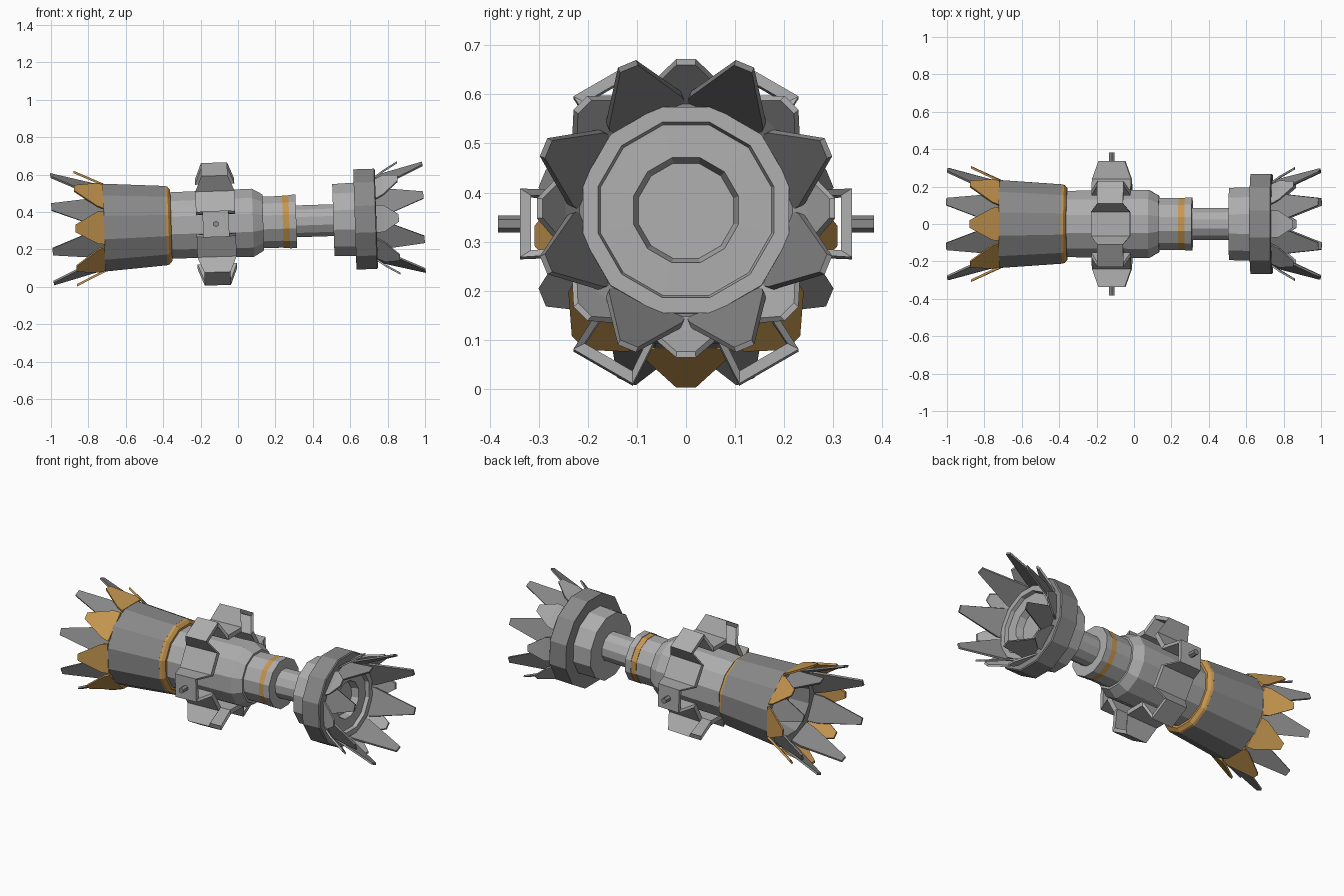
import bpy, bmesh
from math import sin, cos, pi, radians
from mathutils import Matrix

if "Cube" in bpy.data.objects:
    bpy.data.objects.remove(bpy.data.objects["Cube"])

# the whole model lies along x, tipped up slightly at the +x end
TILT = Matrix.Translation((0, 0, 0.34)) @ Matrix.Rotation(-0.0325, 4, 'Y')


def material(name, *rgb):
    m = bpy.data.materials.new(name)
    m.diffuse_color = (*rgb, 1)
    m.use_nodes = True
    m.node_tree.nodes["Principled BSDF"].inputs["Base Color"].default_value = m.diffuse_color
    return m


gold = material("gold", 0.57, 0.31, 0.08)
light = material("light_grey", 0.42, 0.42, 0.42)
dark = material("dark_grey", 0.25, 0.25, 0.25)


def finish(name, bm, mat):
    bmesh.ops.recalc_face_normals(bm, faces=bm.faces)
    me = bpy.data.meshes.new(name)
    bm.to_mesh(me)
    bm.free()
    ob = bpy.data.objects.new(name, me)
    bpy.context.collection.objects.link(ob)
    ob.matrix_world = TILT
    me.materials.append(mat)
    return ob


def skin(bm, a, b):
    """Join two vertex rings with quads."""
    for i in range(len(a)):
        j = (i + 1) % len(a)
        bm.faces.new((a[i], a[j], b[j], b[i]))


def lathe(name, profile, mat, n=12):
    """Turn (x, flat radius) points into an n-sided solid around x."""
    bm = bmesh.new()
    k = 1 / cos(pi / n)
    angles = [(i + 0.5) * 2 * pi / n for i in range(n)]
    rings = [[bm.verts.new((x, r * k * cos(a), r * k * sin(a))) for a in angles] for x, r in profile]
    for a, b in zip(rings, rings[1:]):
        skin(bm, a, b)
    bm.faces.new(rings[0])
    bm.faces.new(rings[-1])
    return finish(name, bm, mat)


def petals(name, stations, start, side, thick, mat):
    """Eight flat blades; stations are (x, radius, half width)."""
    bm = bmesh.new()
    for k in range(8):
        rot = Matrix.Rotation(radians(start + 45 * k), 4, 'X')
        rows = []
        for x, r, w in stations:
            pts = [(-w, r), (w, r), (w * 0.97, r - thick), (-w * 0.97, r - thick)]
            rows.append([bm.verts.new(rot @ Matrix.Translation((side * x, r2, t)).translation)
                         for t, r2 in pts])
        for a, b in zip(rows, rows[1:]):
            skin(bm, a, b)
        bm.faces.new(rows[0])
        bm.faces.new(rows[-1])
    return finish(name, bm, mat)


# rear barrel with open bore, and its gold collar
lathe("rear_barrel", [(-0.60, 0.14), (-0.72, 0.165), (-0.72, 0.235), (-0.385, 0.212),
                      (-0.385, 0.15)], dark)
lathe("rear_collar", [(-0.386, 0.15), (-0.386, 0.212), (-0.372, 0.208), (-0.357, 0.19),
                      (-0.357, 0.15)], gold)

# main body stepping down to the neck
lathe("body", [(-0.38, 0.177), (0.08, 0.182), (0.135, 0.15), (0.135, 0.138), (0.245, 0.138)], light)
lathe("neck_band", [(0.24, 0.14), (0.28, 0.14)], gold)
lathe("neck_ring", [(0.274, 0.143), (0.312, 0.143)], light)
lathe("shaft", [(0.30, 0.085), (0.53, 0.085)], light)

# head: back plate, wide ring and stepped front face
lathe("head_back", [(0.51, 0.193), (0.64, 0.197)], light)
lathe("head_ring", [(0.625, 0.15), (0.625, 0.268), (0.735, 0.268), (0.74, 0.262), (0.74, 0.19),
                    (0.66, 0.19)], dark)
lathe("head_face", [(0.65, 0.21), (0.762, 0.21), (0.762, 0.179), (0.74, 0.174), (0.74, 0.168),
                    (0.742, 0.107), (0.70, 0.097)], light)

# long and short blades at both ends
petals("front_long_blades", [(0.72, 0.206, 0.086), (0.77, 0.226, 0.083), (0.995, 0.314, 0.02)],
       22.5, 1, 0.011, dark)
petals("front_short_blades", [(0.72, 0.215, 0.075), (0.78, 0.257, 0.072), (0.86, 0.304, 0.02)],
       0, 1, 0.012, light)
petals("rear_long_blades", [(0.70, 0.2, 0.08), (0.77, 0.228, 0.078), (0.995, 0.317, 0.02)],
       22.5, -1, 0.012, dark)
petals("rear_short_blades", [(0.715, 0.237, 0.09), (0.75, 0.253, 0.086), (0.87, 0.309, 0.02)],
       0, -1, 0.013, gold)

# six-lobed hollow band: (tangent, radius, half length) outside, (tangent, radius) inside
outer = [(0.065, 0.240, 0.105), (0.070, 0.338, 0.07)]
inner = [(0.050, 0.217), (0.056, 0.316)]
outer = [(-t, r, h) for t, r, h in outer] + outer[::-1]
inner = [(-t, r) for t, r in inner] + inner[::-1]
bm = bmesh.new()
sections = []
for k in range(6):
    rot = Matrix.Translation((-0.118, 0, 0)) @ Matrix.Rotation(radians(60 * k), 4, 'X')
    for (t, r, h), (ti, ri) in zip(outer, inner):
        pts = [(-h, r, t), (h, r, t), (h, ri, ti), (-h, ri, ti)]
        sections.append([bm.verts.new((rot @ Matrix.Translation(p)).translation) for p in pts])
for s in range(len(sections)):
    skin(bm, sections[s], sections[(s + 1) % len(sections)])
finish("lobed_band", bm, light)

# side pins on the left and right lobes
for name, s in (("front_pin", -1), ("back_pin", 1)):
    bm = bmesh.new()
    bmesh.ops.create_cone(bm, cap_ends=True, segments=6, radius1=0.017, radius2=0.017, depth=0.062,
                          matrix=Matrix.Translation((-0.118, s * 0.352, 0)) @ Matrix.Rotation(pi / 2, 4, 'X'))
    finish(name, bm, dark)
